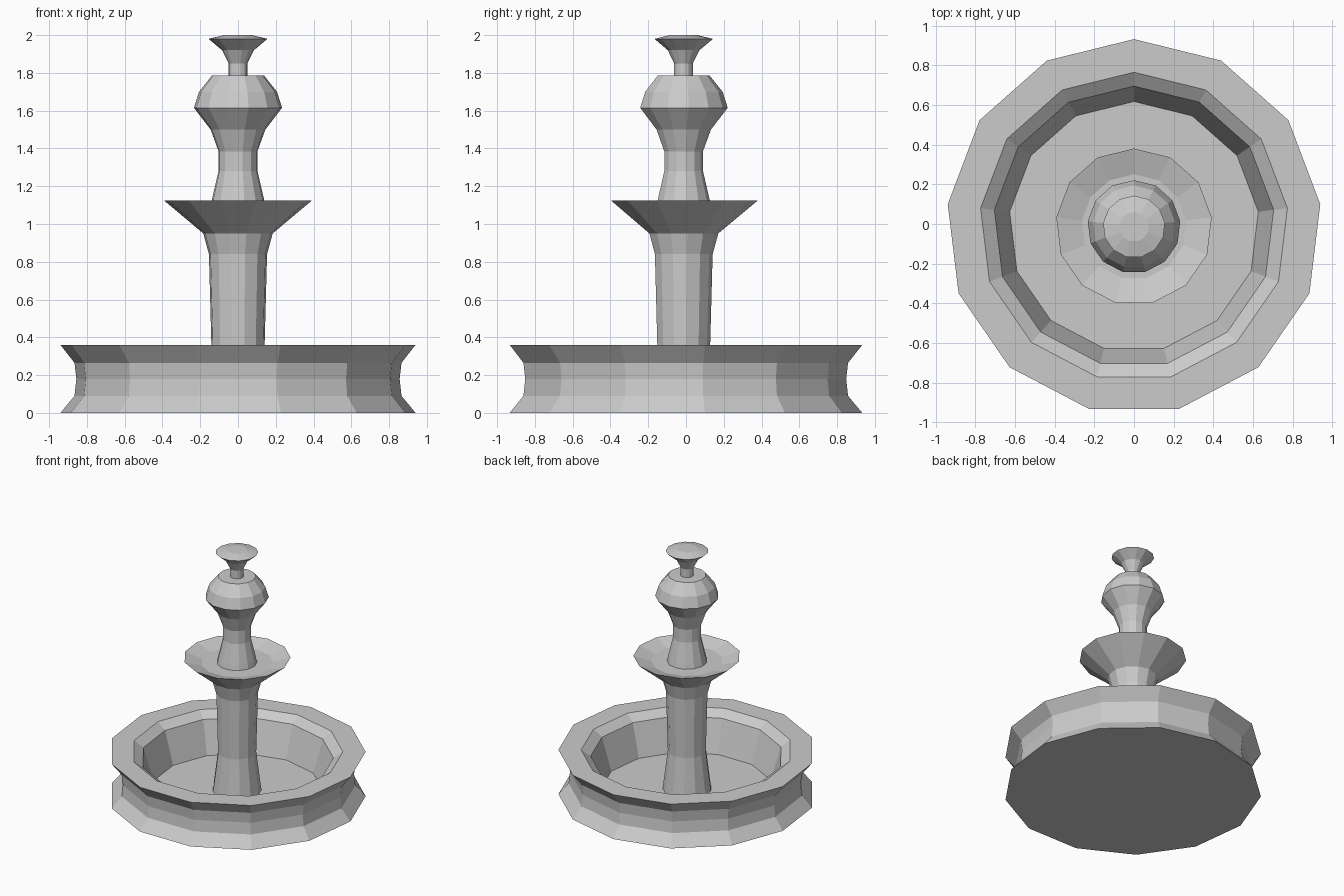
import bpy, bmesh
from math import sin, cos, pi

if "Cube" in bpy.data.objects:
    bpy.data.objects.remove(bpy.data.objects["Cube"])

SIDES = 13
Y_OFF = -0.014  # centres the odd-sided ring on its bounding box


def lathe(name, profile, cap_start=False, cap_end=False):
    """Revolve (radius, z) points, listed outside-up, into a faceted part."""
    bm = bmesh.new()
    rings = []
    for r, z in profile:
        ring = []
        for i in range(SIDES):
            a = pi / 2 + 2 * pi * i / SIDES
            ring.append(bm.verts.new((r * cos(a), r * sin(a) + Y_OFF, z)))
        rings.append(ring)
    for lo, hi in zip(rings, rings[1:]):
        for i in range(SIDES):
            j = (i + 1) % SIDES
            bm.faces.new((lo[i], lo[j], hi[j], hi[i]))
    if cap_start:
        bm.faces.new(rings[0][::-1])
    if cap_end:
        bm.faces.new(rings[-1])
    mesh = bpy.data.meshes.new(name)
    bm.to_mesh(mesh)
    bm.free()
    obj = bpy.data.objects.new(name, mesh)
    bpy.context.collection.objects.link(obj)
    return obj


# Pool basin: waisted outside, flat rim, sloping inside wall, floor
lathe("basin", [(0.947, 0), (0.872, 0.09), (0.862, 0.18), (0.872, 0.265),
                (0.947, 0.36), (0.78, 0.36), (0.71, 0.31), (0.632, 0.05)],
      cap_start=True, cap_end=True)

# Pedestal standing on the basin floor
lathe("pedestal", [(0.18, 0.05), (0.142, 0.36), (0.155, 0.84), (0.185, 0.95)])

# Upper bowl with a shallow recessed floor
lathe("upper_bowl", [(0.185, 0.95), (0.395, 1.125), (0.265, 1.085), (0.148, 1.085)])

# Stem swelling into the bulb
lathe("stem_and_bulb", [(0.148, 1.085), (0.14, 1.125), (0.104, 1.28), (0.104, 1.385),
                        (0.146, 1.5), (0.235, 1.615), (0.208, 1.7),
                        (0.14, 1.785), (0.05, 1.785)])

# Finial on top
lathe("finial", [(0.05, 1.785), (0.05, 1.85), (0.085, 1.92), (0.157, 1.98),
                 (0.075, 2.0)], cap_end=True)
